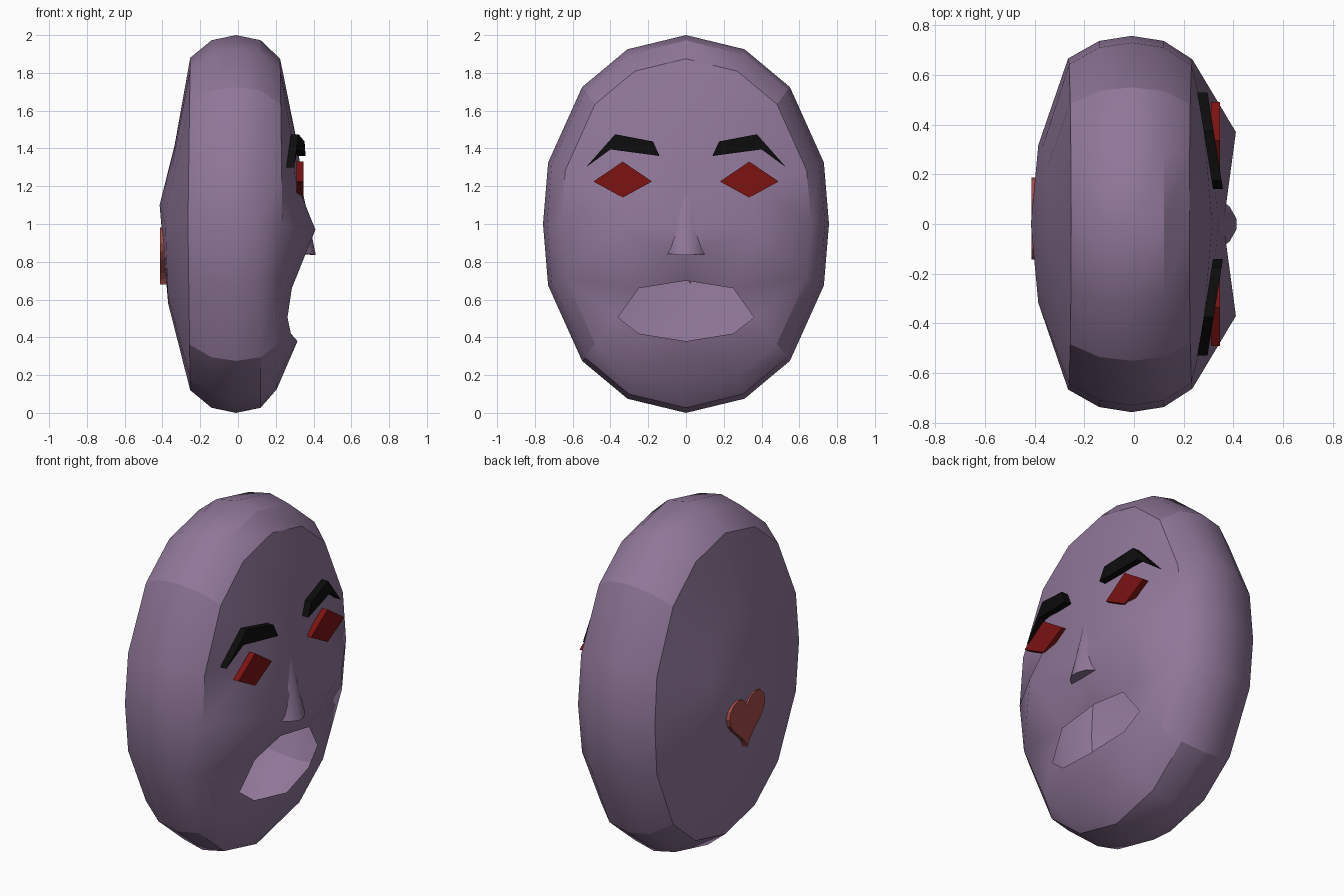
import bpy, bmesh, math
from mathutils import Vector
from mathutils.geometry import delaunay_2d_cdt

cube = bpy.data.objects.get("Cube")
if cube:
    bpy.data.objects.remove(cube, do_unlink=True)


def material(name, rgb):
    m = bpy.data.materials.new(name)
    m.use_nodes = True
    m.diffuse_color = (*rgb, 1)
    bsdf = next(n for n in m.node_tree.nodes if n.type == 'BSDF_PRINCIPLED')
    bsdf.inputs["Base Color"].default_value = (*rgb, 1)
    return m


PURPLE = material("dusty purple", (0.28, 0.185, 0.32))
DARK_RED = material("dark red", (0.20, 0.006, 0.006))
HEART_RED = material("soft red", (0.37, 0.07, 0.065))
BLACK = material("black", (0.004, 0.004, 0.004))


def finish(bm, name, mat, smooth_angle=None, seams=()):
    """Turn a bmesh into an object, smooth below the given angle."""
    bmesh.ops.recalc_face_normals(bm, faces=bm.faces[:])
    if smooth_angle is not None:
        for f in bm.faces:
            f.smooth = True
        for e in bm.edges:
            if len(e.link_faces) == 2:
                e.smooth = e.calc_face_angle(0) < math.radians(smooth_angle)
        for e in seams:
            e.smooth = False
    mesh = bpy.data.meshes.new(name)
    bm.to_mesh(mesh)
    bm.free()
    mesh.materials.append(mat)
    ob = bpy.data.objects.new(name, mesh)
    bpy.context.collection.objects.link(ob)
    return ob


def plate(name, outline, back, thick, mat):
    """Prism from a (y, z) outline; back(y) gives the x of its rear face."""
    bm = bmesh.new()
    rear = [bm.verts.new((back(y), y, z)) for y, z in outline]
    front = [bm.verts.new((back(y) + thick, y, z)) for y, z in outline]
    bm.faces.new(rear)
    bm.faces.new(front)
    n = len(outline)
    for i in range(n):
        j = (i + 1) % n
        bm.faces.new((rear[i], rear[j], front[j], front[i]))
    return finish(bm, name, mat)


# Head outline: a quarter, mirrored into a 16-sided oval around z = 1
quarter = [(0, 1), (0.31, 0.925), (0.55, 0.725), (0.73, 0.325), (0.757, 0)]
half = quarter + [(y, -z) for y, z in quarter[-2::-1]]
oval = half + [(-y, z) for y, z in half[-2:0:-1]]
N = len(oval)

bm = bmesh.new()


def ring(x, s):
    return [bm.verts.new((x(z) if callable(x) else x, y * s, 1 + z * s)) for y, z in oval]


# Rounded rim of the head, closed at the back by a shallow dome
rings = [
    ring(lambda z: -0.385 + (0.05 * z if z > 0 else -0.015 * z), 0.42),
    ring(lambda z: -0.265 + 0.012 * abs(z), 0.88),
    ring(-0.14, 0.973),
    ring(-0.01, 1.0),
    ring(0.12, 0.973),
    ring(lambda z: 0.235 - (0.012 * z if z > 0 else -0.03 * z), 0.875),
]
for a, b in zip(rings, rings[1:]):
    for i in range(N):
        j = (i + 1) % N
        bm.faces.new((a[i], a[j], b[j], b[i]))
tip = bm.verts.new((-0.415, 0, 1.1))
for i in range(N):
    bm.faces.new((tip, rings[0][(i + 1) % N], rings[0][i]))

# Face surface around an open mouth
mouth_half = [(0.275, 0, 0.70), (0.285, 0.25, 0.66), (0.262, 0.36, 0.505),
              (0.28, 0.25, 0.42), (0.315, 0, 0.38)]
mouth = mouth_half + [(x, -y, z) for x, y, z in mouth_half[3:0:-1]]
features = [(0.315, 0, 1.42), (0.34, 0, 1.22), (0.36, 0, 0.98), (0.345, 0, 0.84)]
for s in (1, -1):
    features += [(0.41, s * 0.37, 0.97),    # cheek
                 (0.305, s * 0.34, 1.23),   # eye socket
                 (0.285, s * 0.34, 1.45)]   # brow ridge
verts = rings[-1] + [bm.verts.new(p) for p in mouth + features]
M = len(mouth)
flat = [Vector((v.co.y, v.co.z)) for v in verts]
edges = [(N + i, N + (i + 1) % M) for i in range(M)]
edges += [(i, (i + 1) % N) for i in range(N)]
hole = set(range(N, N + M))
for tri in delaunay_2d_cdt(flat, edges, [], 0, 1e-6)[2]:
    if not set(tri) <= hole and max(tri) < len(verts):
        bm.faces.new([verts[i] for i in tri])

# Hard seams across the rim at the four diagonal corners
seams = []
for a, b in zip(rings[1:], rings[2:]):
    for i in (2, 6, 10, 14):
        seams.append(bm.edges.get((a[i], b[i])))
finish(bm, "head", PURPLE, 30, seams)

# Nose: a half cone standing out of the face
bm = bmesh.new()
apex = bm.verts.new((0.335, 0, 1.21))
base = [bm.verts.new((x, y, z)) for x, y, z in (
    (0.34, -0.105, 0.84), (0.385, -0.07, 0.84), (0.412, -0.022, 0.835),
    (0.412, 0.022, 0.835), (0.385, 0.07, 0.84), (0.34, 0.105, 0.84))]
for i in range(6):
    bm.faces.new((apex, base[i], base[(i + 1) % 6]))
bm.faces.new(base)
finish(bm, "nose", PURPLE, 30)

# Eyes and eyebrows, mirrored
eye = [(0.18, 1.225), (0.335, 1.33), (0.49, 1.225), (0.335, 1.14)]
brow = [(0.14, 1.36), (0.175, 1.437), (0.375, 1.475), (0.53, 1.30), (0.40, 1.395)]
for s, side in ((1, "left"), (-1, "right")):
    plate(side + "_eye", [(s * y, z) for y, z in eye], lambda y: 0.31, 0.036, DARK_RED)
    plate(side + "_eyebrow", [(s * y, z) for y, z in brow],
          lambda y: 0.318 - 0.16 * (abs(y) - 0.14), 0.04, BLACK)

# Heart on the back, pushed through the shell
heart = []
for k in range(28):
    t = 2 * math.pi * k / 28
    heart.append((0.022 + 0.0103 * 16 * math.sin(t) ** 3,
                  0.857 + 0.0104 * (13 * math.cos(t) - 5 * math.cos(2 * t)
                                    - 2 * math.cos(3 * t) - math.cos(4 * t))))
plate("back_heart", heart, lambda y: -0.413, 0.05, HEART_RED)
